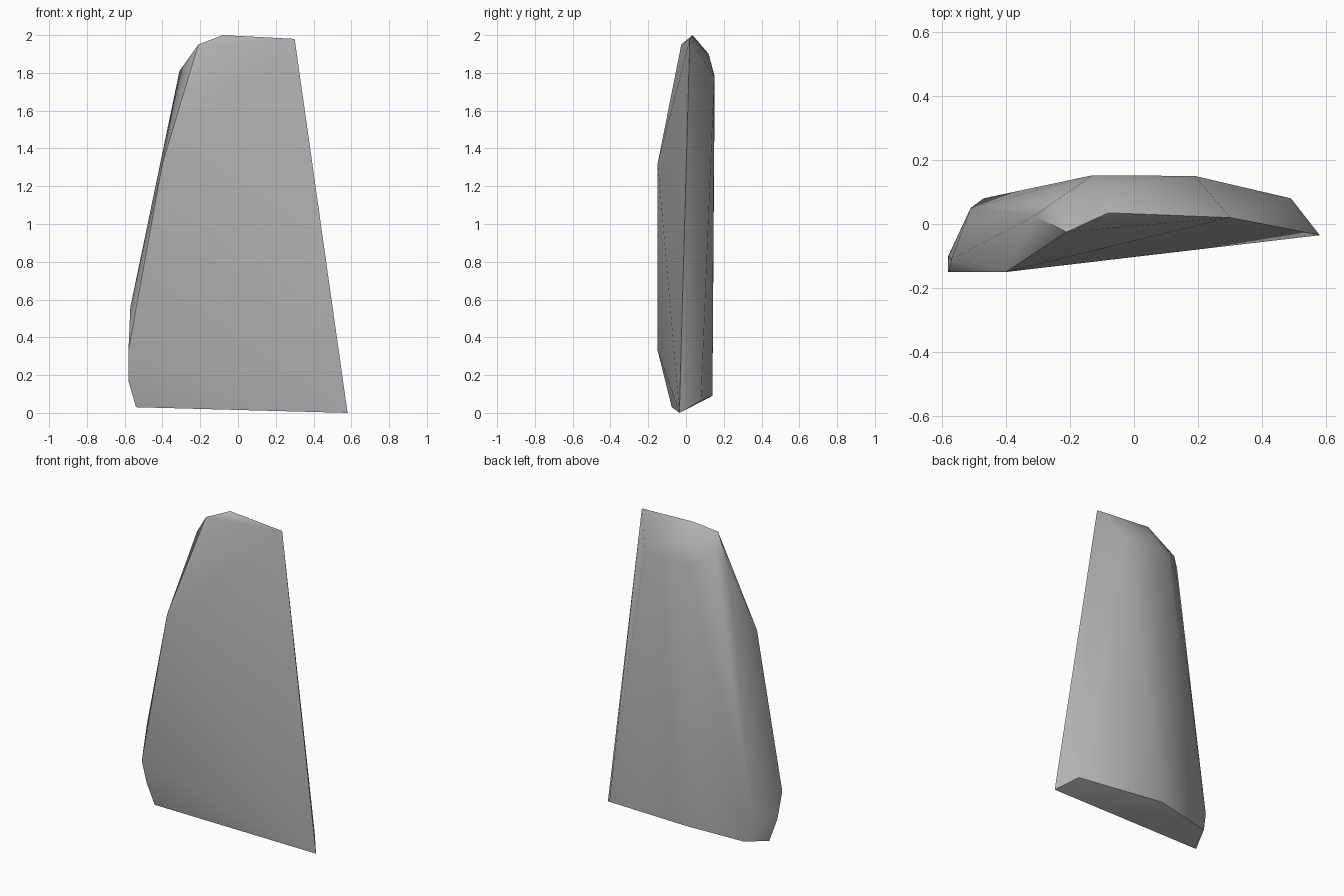
import bpy, bmesh, math
from mathutils import Vector

cube = bpy.data.objects.get("Cube")
if cube:
    bpy.data.objects.remove(cube, do_unlink=True)

# Stone colour
stone = bpy.data.materials.new("grey stone")
stone.use_nodes = True
grey = (0.45, 0.45, 0.45, 1)
stone.diffuse_color = grey
shader = stone.node_tree.nodes["Principled BSDF"]
shader.inputs["Base Color"].default_value = grey
shader.inputs["Roughness"].default_value = 0.9

# Corners of the chipped slab
front_rim = [(0.58, -0.035, 0), (-0.54, -0.075, 0.03), (-0.58, -0.15, 0.33),
             (-0.4, -0.15, 1.32), (-0.21, -0.025, 1.95), (0.3, 0.02, 1.98)]
left_edge = [(-0.58, -0.1, 0.17), (-0.57, -0.11, 0.56), (-0.51, 0.05, 0.2),
             (-0.31, 0.025, 1.81)]
back_bottom = [(0.49, 0.08, 0.065), (-0.1, 0.14, 0.09), (-0.47, 0.08, 0.065)]
back_top = [(-0.13, 0.152, 1.78), (0.19, 0.15, 1.78), (-0.05, 0.12, 1.9),
            (-0.25, 0.07, 1.85), (-0.08, 0.035, 2)]

# Slab wrapped around its corners
bm = bmesh.new()
for corner in front_rim + left_edge + back_bottom + back_top:
    bm.verts.new(Vector(corner))
hull = bmesh.ops.convex_hull(bm, input=bm.verts)
loose = [v for v in bm.verts if not v.link_faces]
bmesh.ops.delete(bm, geom=loose, context='VERTS')
bmesh.ops.recalc_face_normals(bm, faces=bm.faces)
mesh = bpy.data.meshes.new("stone_slab")
bm.to_mesh(mesh)
bm.free()
mesh.materials.append(stone)
slab = bpy.data.objects.new("stone_slab", mesh)
bpy.context.collection.objects.link(slab)

# Soft back, crisp front rim and base
bpy.ops.object.select_all(action='DESELECT')
slab.select_set(True)
bpy.context.view_layer.objects.active = slab
bpy.ops.object.shade_smooth_by_angle(angle=math.radians(42))
